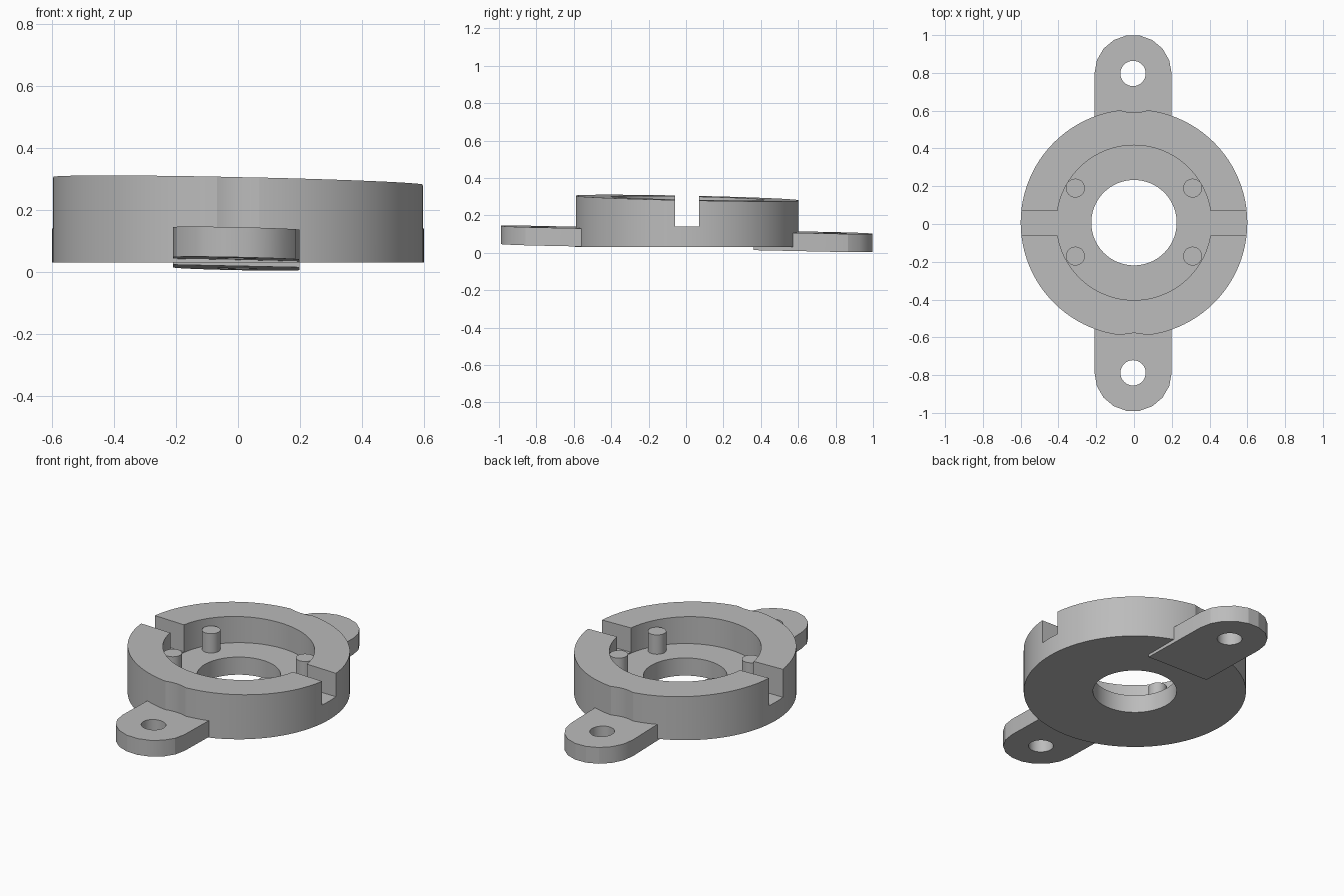
import bpy, bmesh, math

cube = bpy.data.objects.get("Cube")
if cube:
    bpy.data.objects.remove(cube, do_unlink=True)

grey = bpy.data.materials.new("plain grey")
grey.use_nodes = True
colour = (0.5, 0.5, 0.5, 1)
grey.diffuse_color = colour
grey.node_tree.nodes["Principled BSDF"].inputs["Base Color"].default_value = colour

CY = 0.007           # centre line of the ring
TILT = (-0.021, -0.021)


def tilt(x, y):
    return TILT[0] * x + TILT[1] * y


def prism(name, outline, low, high, tilt_low=False, tilt_high=False):
    """Extrude an outline; either end can follow the tilted plane."""
    bm = bmesh.new()
    ends = []
    for z, slanted in ((low, tilt_low), (high, tilt_high)):
        ends.append([bm.verts.new((x, y, z + slanted * tilt(x, y))) for x, y in outline])
    bottom, top = ends
    bm.faces.new(bottom[::-1])
    bm.faces.new(top)
    n = len(outline)
    for i in range(n):
        j = (i + 1) % n
        bm.faces.new((bottom[i], bottom[j], top[j], top[i]))
    bmesh.ops.recalc_face_normals(bm, faces=bm.faces[:])
    mesh = bpy.data.meshes.new(name)
    bm.to_mesh(mesh)
    bm.free()
    mesh.materials.append(grey)
    obj = bpy.data.objects.new(name, mesh)
    bpy.context.collection.objects.link(obj)
    return obj


def circle(x, y, r, n=96):
    return [(x + r * math.cos(math.tau * i / n), y + r * math.sin(math.tau * i / n))
            for i in range(n)]


def box(x0, x1, y0, y1):
    return [(x0, y0), (x1, y0), (x1, y1), (x0, y1)]


def cut(obj, cutters):
    """Subtract the cutters, apply the result and remove them."""
    bpy.context.view_layer.objects.active = obj
    for c in cutters:
        m = obj.modifiers.new("cut", "BOOLEAN")
        m.operation, m.solver, m.object = "DIFFERENCE", "EXACT", c
        bpy.ops.object.modifier_apply(modifier=m.name)
        bpy.data.objects.remove(c, do_unlink=True)


def smooth(obj):
    bpy.ops.object.select_all(action="DESELECT")
    obj.select_set(True)
    bpy.context.view_layer.objects.active = obj
    bpy.ops.object.shade_smooth_by_angle(angle=math.radians(20))


# Ring body: recess, centre bore, side slots and screw-head clearances
body = prism("ring_body", circle(0, CY, 0.6), 0.03, 0.293, tilt_high=True)
cut(body, [
    prism("recess_cutter", circle(0, CY, 0.41), 0.135, 0.6),
    prism("bore_cutter", circle(0, CY, 0.226), -0.2, 0.6),
    prism("slot_cutter_a", box(0.3, 0.8, -0.06, 0.07), 0.14, 0.6),
    prism("slot_cutter_b", box(-0.8, -0.3, -0.06, 0.07), 0.14, 0.6),
    prism("clearance_cutter_back", circle(0, 0.8, 0.21), 0.08, 0.6),
    prism("clearance_cutter_front", circle(0, -0.788, 0.21), 0.1, 0.6),
])
smooth(body)

# Locating pins on the recess floor
for sx, side in ((1, "left"), (-1, "right")):
    for y, end in ((0.19, "back"), (-0.17, "front")):
        smooth(prism(f"pin_{end}_{side}", circle(sx * 0.31, y, 0.05, 32), 0.12, 0.25))

# Mounting ears, rounded at the outer end
for s, end, inner, mid in ((1, "back", 0.36, 0.797), (-1, "front", 0.45, 0.788)):
    arc = [(-0.005 + 0.204 * math.cos(math.pi * i / 9), s * (mid + 0.204 * math.sin(math.pi * i / 9)))
           for i in range(10)]
    outline = [(0.199, s * inner)] + arc + [(-0.209, s * inner)]
    ear = prism(f"mounting_ear_{end}", outline, 0.026, 0.123, True, True)
    cut(ear, [prism("screw_hole_cutter", circle(-0.005, s * mid, 0.067, 32), -0.2, 0.4)])
    smooth(ear)
